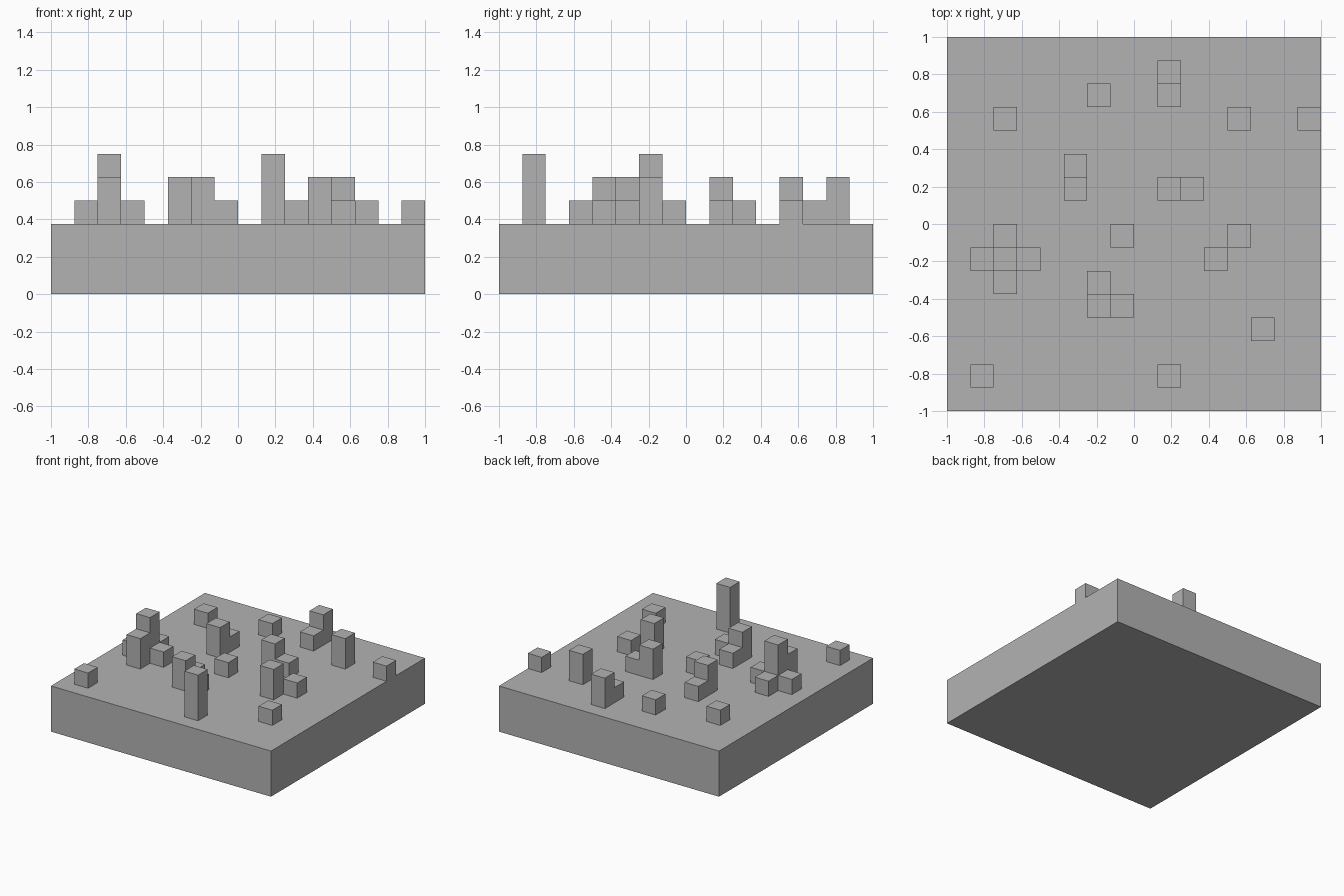
import bpy
import bmesh
from mathutils import Matrix, Vector

CELL = 0.125          # the slab is a grid of 16 x 16 cells
SLAB_HEIGHT = 3 * CELL

if "Cube" in bpy.data.objects:
    bpy.data.objects.remove(bpy.data.objects["Cube"], do_unlink=True)

# Single plain grey material
grey = bpy.data.materials.new("plain_grey")
grey.use_nodes = True
grey.diffuse_color = (0.45, 0.45, 0.45, 1)
grey.node_tree.nodes["Principled BSDF"].inputs["Base Color"].default_value = grey.diffuse_color


def box(name, low, size):
    """Flat-shaded box from its low corner and its size."""
    size = Vector(size)
    mesh = bpy.data.meshes.new(name)
    bm = bmesh.new()
    bmesh.ops.create_cube(bm, size=1, matrix=Matrix.Translation(Vector(low) + size / 2)
                          @ Matrix.Diagonal(size).to_4x4())
    bm.to_mesh(mesh)
    bm.free()
    mesh.materials.append(grey)
    obj = bpy.data.objects.new(name, mesh)
    bpy.context.collection.objects.link(obj)
    return obj


# Ground slab
box("ground_slab", (-1, -1, 0), (2, 2, SLAB_HEIGHT))

# Blocks standing on the slab: grid column and row, grouped by height in cells
blocks = {
    "low_block": (1, [(1, 1), (13, 3), (7, 4), (6, 5), (1, 6), (3, 6), (2, 7), (7, 7),
                      (12, 7), (10, 9), (5, 10), (2, 12), (15, 12), (6, 13), (9, 13)]),
    "medium_block": (2, [(6, 4), (2, 5), (11, 6), (5, 9), (9, 9), (12, 12), (9, 14)]),
    "tall_block": (3, [(9, 1), (2, 6)]),
}
for name, (levels, cells) in blocks.items():
    for number, (column, row) in enumerate(cells, 1):
        box(f"{name}_{number}",
            (column * CELL - 1, row * CELL - 1, SLAB_HEIGHT),
            (CELL, CELL, levels * CELL))
